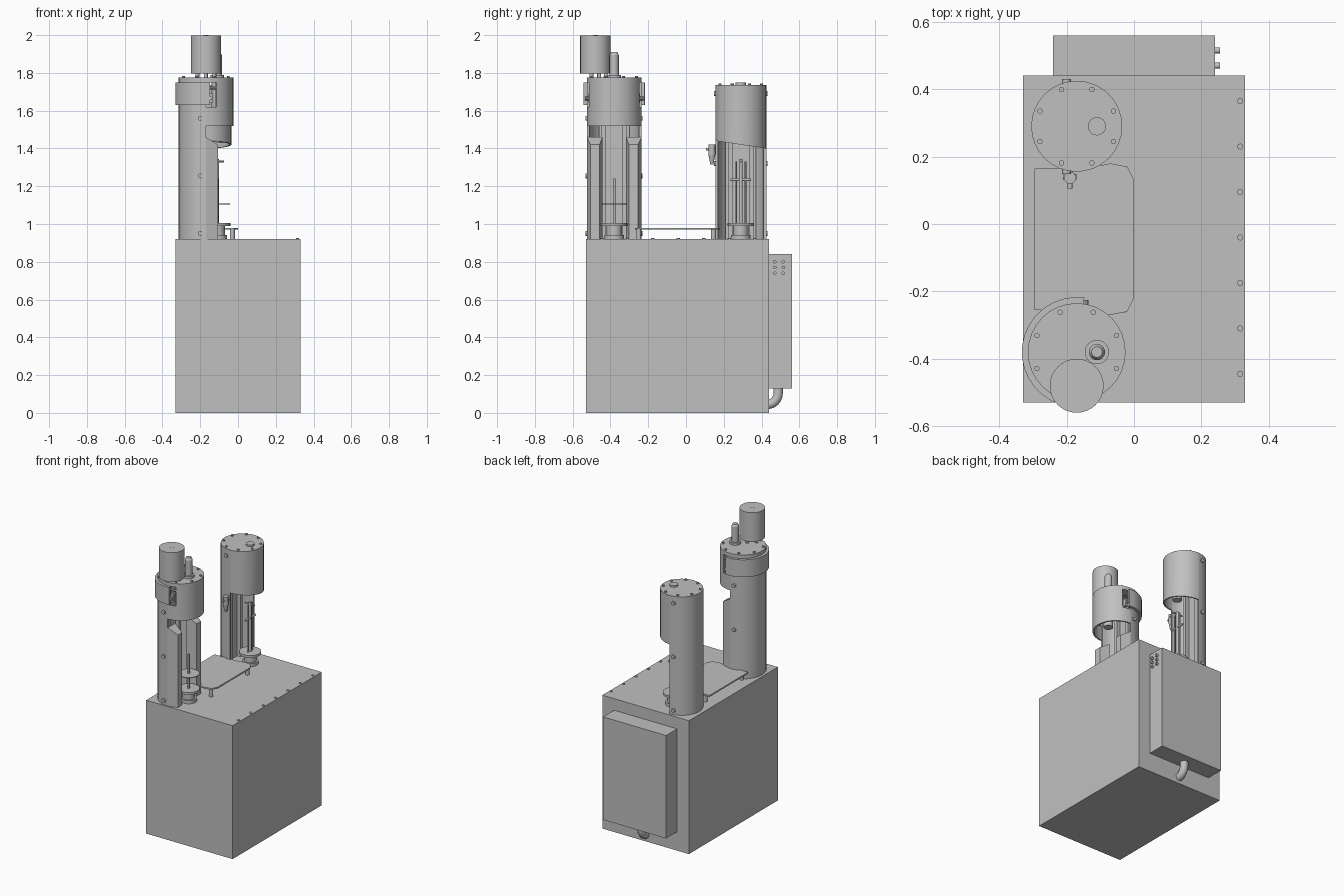
import bpy, bmesh
from math import sin, cos, radians, pi
from mathutils import Vector

old = bpy.data.objects.get("Cube")
if old:
    bpy.data.objects.remove(old, do_unlink=True)

grey = bpy.data.materials.new("light_grey")
grey.use_nodes = True
grey.diffuse_color = (0.527, 0.527, 0.527, 1)
grey.node_tree.nodes["Principled BSDF"].inputs["Base Color"].default_value = (0.527, 0.527, 0.527, 1)


def finish(name, bm):
    bmesh.ops.recalc_face_normals(bm, faces=bm.faces)
    mesh = bpy.data.meshes.new(name)
    bm.to_mesh(mesh)
    bm.free()
    mesh.materials.append(grey)
    obj = bpy.data.objects.new(name, mesh)
    bpy.context.collection.objects.link(obj)
    bpy.context.view_layer.objects.active = obj
    for other in bpy.context.selected_objects:
        other.select_set(False)
    obj.select_set(True)
    bpy.ops.object.shade_smooth_by_angle(angle=radians(35))
    return obj


def prism(name, outline, low, high):
    """Upright prism; low and high are heights or functions of x, y."""
    bm = bmesh.new()
    rings = []
    for level in (low, high):
        rings.append([bm.verts.new((x, y, level(x, y) if callable(level) else level))
                      for x, y in outline])
    n = len(outline)
    for ring in rings:
        bm.faces.new(ring)
    for i in range(n):
        j = (i + 1) % n
        bm.faces.new((rings[0][i], rings[0][j], rings[1][j], rings[1][i]))
    return finish(name, bm)


def box(name, x0, x1, y0, y1, z0, z1):
    return prism(name, [(x0, y0), (x1, y0), (x1, y1), (x0, y1)], z0, z1)


def shell(name, center, r, thick, a0, a1, low, high):
    """Part of an upright tube wall between two angles."""
    steps = max(2, round((a1 - a0) / 11.25))
    angles = [radians(a0 + (a1 - a0) * i / steps) for i in range(steps + 1)]
    outline = [(center[0] + r * cos(a), center[1] + r * sin(a)) for a in angles]
    outline += [(center[0] + (r - thick) * cos(a), center[1] + (r - thick) * sin(a))
                for a in reversed(angles)]
    return prism(name, outline, low, high)


def rod(name, start, end, r, r2=None, sides=24):
    """Cylinder or cone between two points."""
    a, b = Vector(start), Vector(end)
    bm = bmesh.new()
    bmesh.ops.create_cone(bm, cap_ends=True, segments=sides, radius1=r,
                          radius2=r if r2 is None else r2, depth=(b - a).length)
    turn = (b - a).to_track_quat('Z', 'Y').to_matrix().to_4x4()
    bm.transform(turn)
    bmesh.ops.translate(bm, vec=(a + b) / 2, verts=bm.verts)
    return finish(name, bm)


def post(name, x, y, z0, z1, r, r2=None, sides=24):
    return rod(name, (x, y, z0), (x, y, z1), r, r2, sides)


# Cabinet and table screws
box("cabinet", -0.33, 0.33, -0.53, 0.44, 0, 0.92)
for i in range(7):
    post("table_screw", 0.315, -0.445 + i * 0.135, 0.92, 0.925, 0.009, sides=10)

# Control box with lid, buttons and cable pipe
box("control_box", -0.24, 0.24, 0.44, 0.543, 0.13, 0.84)
box("control_box_lid", -0.24, 0.24, 0.543, 0.56, 0.13, 0.84)
for y in (0.47, 0.515):
    for z in (0.74, 0.77, 0.80):
        rod("button", (0.24, y, z), (0.255, y, z), 0.009, sides=12)
curve = bpy.data.curves.new("cable_pipe", 'CURVE')
curve.dimensions = '3D'
curve.bevel_depth = 0.026
curve.bevel_resolution = 3
spline = curve.splines.new('POLY')
spline.points.add(7)
for i, p in enumerate(spline.points):
    a = pi / 2 * max(i - 1, 0) / 6
    p.co = (0, 0.432 + 0.056 * cos(a), (0.135 if i == 0 else 0.105) - (0.06 * sin(a)), 1)
curve.materials.append(grey)
bpy.context.collection.objects.link(bpy.data.objects.new("cable_pipe", curve))

FRONT, REAR = (-0.17, -0.38), (-0.17, 0.29)
SPINDLE_X = -0.11


def side_bolts(center, r, heights):
    for side in (-1, 1):
        for z in heights:
            y = center[1] + side * (r - 0.008)
            rod("side_bolt", (-0.2, y, z), (-0.2, y + side * 0.014, z), 0.013, sides=12)


def cap_screws(center, r, z):
    for i in range(8):
        a = radians(22.5 + 45 * i)
        post("cap_screw", center[0] + r * cos(a), center[1] + r * sin(a), z, z + 0.008, 0.008, sides=10)


# Front tower: half-tube column, hood with two windows, outer band
shell("front_column", FRONT, 0.145, 0.014, 90, 270, 0.92, 1.755)
shell("front_hood_lower", FRONT, 0.145, 0.01, -90, 90, 1.52, 1.62)
shell("front_hood_middle", FRONT, 0.145, 0.01, -67.5, 67.5, 1.62, 1.75)
post("front_cap", *FRONT, 1.75, 1.775, 0.145, sides=32)
shell("front_band", FRONT, 0.163, 0.019, 82, 278, 1.63, 1.75)
for side in (-1, 1):
    y = FRONT[1] + side * 0.125
    box("window_latch", -0.155, -0.135, y - 0.012, y + 0.012, 1.64, 1.69)
    rod("window_pin", (-0.17, y, 1.72), (-0.11, y, 1.72), 0.008, sides=10)
    rod("latch_knob", (-0.145, y, 1.665), (-0.145, y + side * 0.03, 1.665), 0.01, sides=10)
side_bolts(FRONT, 0.145, (0.95, 1.255, 1.56))
cap_screws(FRONT, 0.128, 1.775)

# Guard panels with sloping tops beside the front opening
for side in (-1, 1):
    outline = [(-0.17, FRONT[1] + side * 0.145), (-0.105, FRONT[1] + side * 0.125),
               (-0.105, FRONT[1] + side * 0.078), (-0.17, FRONT[1] + side * 0.062)]
    prism("guard_panel", outline, 0.92, lambda x, y: 1.46 - 0.62 * (x + 0.17))

# Motor on standoffs and the spindle sleeve beside it
post("motor", -0.17, -0.48, 1.797, 1.998, 0.08, sides=32)
post("motor_shaft_end", -0.17, -0.48, 1.998, 2.0, 0.013, sides=16)
for dx, dy in ((-0.045, 0.02), (0.045, 0.02), (0, 0.055), (0, -0.02)):
    post("motor_standoff", -0.17 + dx, -0.48 + dy, 1.77, 1.8, 0.01, sides=12)
post("sleeve_collar", SPINDLE_X, -0.38, 1.77, 1.79, 0.036)
post("spindle_sleeve", SPINDLE_X, -0.38, 1.775, 1.895, 0.024)
post("spindle_sleeve_tip", SPINDLE_X, -0.38, 1.895, 1.91, 0.024, 0.016)

# Rear tower: half-tube column and hood with a slanted lower edge
shell("rear_column", REAR, 0.135, 0.014, 90, 270, 0.92, 1.72)
shell("rear_hood", REAR, 0.135, 0.01, -90, 90, lambda x, y: 1.42 - 0.15 * (y - 0.29), 1.72)
post("rear_cap", *REAR, 1.715, 1.737, 0.135, sides=32)
post("rear_cap_hub", SPINDLE_X, 0.29, 1.735, 1.748, 0.027)
side_bolts(REAR, 0.135, (0.95, 1.32, 1.69))
cap_screws(REAR, 0.118, 1.737)

# Inner slides, platens and spindle hubs shared by both towers
for label, (cx, cy), top in (("front", FRONT, 1.75), ("rear", REAR, 1.715)):
    box(label + "_back_plate", -0.255, -0.24, cy - 0.08, cy + 0.08, 0.92, top)
    for side in (-1, 1):
        y = cy + side * 0.055
        box(label + "_slide_rail", -0.24, -0.215, y - 0.012, y + 0.012, 0.92, top)
    post(label + "_spindle_hub", SPINDLE_X, cy, 1.43 if label == "rear" else 1.53, top, 0.03)
    post(label + "_platen_foot", SPINDLE_X, cy, 0.92, 0.942, 0.052)
    post(label + "_platen_hub", SPINDLE_X, cy, 0.92, 0.992, 0.04)
    post(label + "_platen", SPINDLE_X, cy, 0.99, 1.005, 0.069, sides=32)

# Front stirrer: rod with a thin disc
post("front_stirrer_rod", SPINDLE_X, -0.38, 1.0, 1.24, 0.007, sides=12)
post("front_stirrer_disc", SPINDLE_X, -0.38, 1.103, 1.108, 0.067, sides=32)

# Rear stirrer: thicker rod with a cross bar and a top pin
post("rear_stirrer_rod", SPINDLE_X, 0.29, 1.0, 1.345, 0.01, sides=12)
rod("rear_cross_bar", (SPINDLE_X, 0.235, 1.235), (SPINDLE_X, 0.345, 1.235), 0.007, sides=12)
for y in (0.265, 0.315):
    post("rear_guide_pin", SPINDLE_X, y, 1.0, 1.33, 0.004, sides=8)
rod("rear_top_pin", (-0.15, 0.29, 1.33), (-0.075, 0.29, 1.33), 0.005, sides=8)

# Valve on the side of the rear tower
rod("valve_stem", (-0.19, 0.165, 1.395), (-0.19, 0.105, 1.395), 0.007, sides=12)
post("valve_body", -0.19, 0.137, 1.365, 1.42, 0.018, sides=16)
post("valve_nozzle", -0.19, 0.137, 1.315, 1.365, 0.008, 0.018, sides=16)
rod("valve_lever", (-0.21, 0.14, 1.4), (-0.17, 0.14, 1.4), 0.008, sides=12)

# Transfer tray with rounded corners, on posts
half = [(-0.14, 0.21), (-0.07, 0.225), (-0.02, 0.215), (0, 0.175)]
edge = [(-0.295, 0.21)] + half
tray = [(x, -0.045 + d) for x, d in edge] + [(x, -0.045 - d) for x, d in reversed(edge)]
prism("tray", tray, 0.97, 0.98)
for x in (-0.03, -0.25):
    for y in (-0.25, 0.145):
        post("tray_post", x, y, 0.92, 0.97, 0.013, sides=16)
